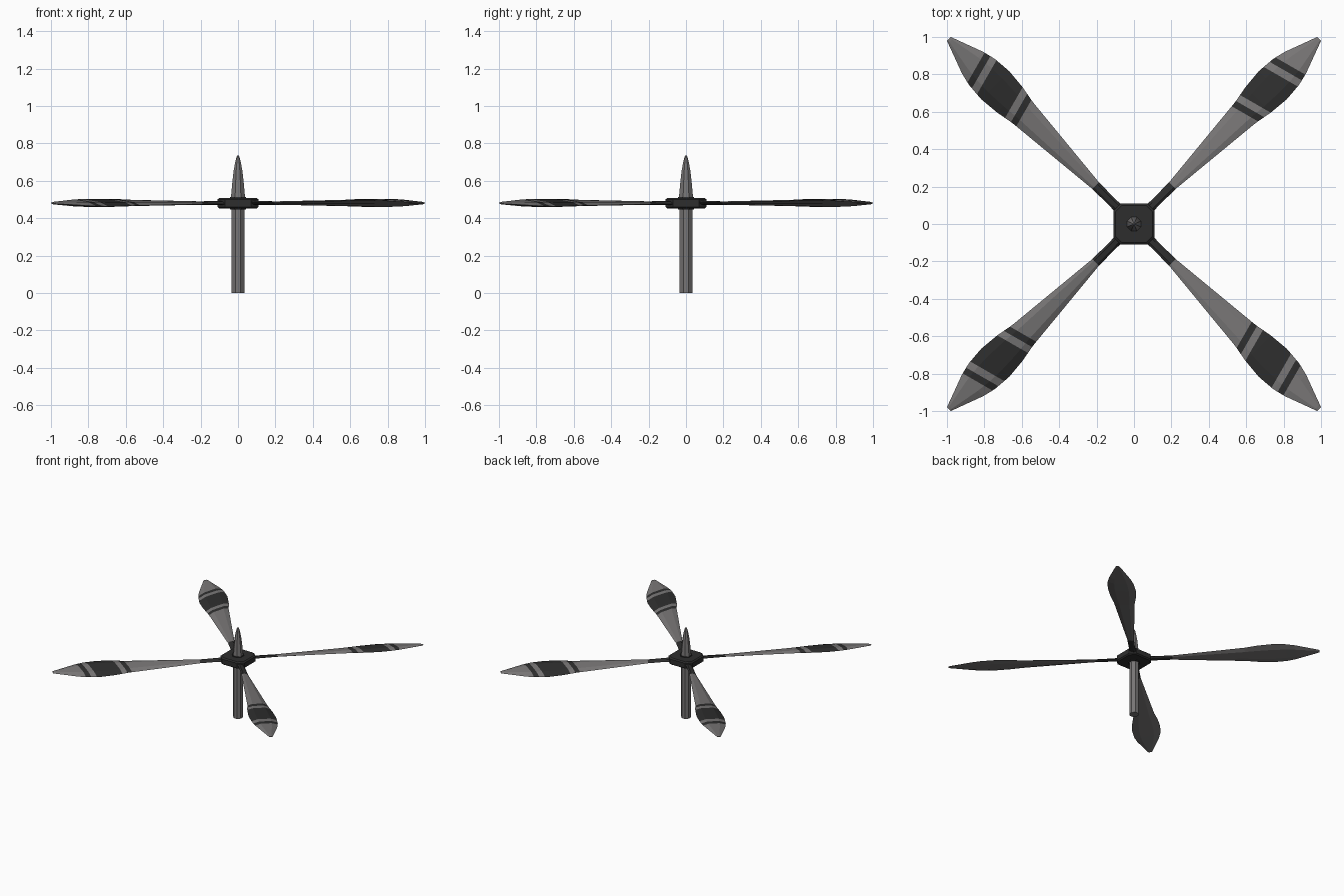
import bpy, bmesh, math
from mathutils import Vector, Matrix

if "Cube" in bpy.data.objects:
    bpy.data.objects.remove(bpy.data.objects["Cube"])


def material(name, rgb):
    m = bpy.data.materials.new(name)
    m.diffuse_color = (*rgb, 1)
    m.use_nodes = True
    m.node_tree.nodes["Principled BSDF"].inputs["Base Color"].default_value = m.diffuse_color
    return m


GREY = material("warm_grey", (0.185, 0.178, 0.178))
DARK = material("near_black", (0.027, 0.027, 0.027))
HUB_Z = 0.48


def add_object(name, bm, mats):
    bmesh.ops.recalc_face_normals(bm, faces=bm.faces[:])
    me = bpy.data.meshes.new(name)
    bm.to_mesh(me)
    bm.free()
    for m in mats:
        me.materials.append(m)
    ob = bpy.data.objects.new(name, me)
    bpy.context.collection.objects.link(ob)
    return ob


def loft(bm, rings):
    """Bridge a list of vertex-position rings and cap both ends."""
    vs = [[bm.verts.new(p) for p in r] for r in rings]
    n = len(vs[0])
    for a, b in zip(vs, vs[1:]):
        for i in range(n):
            j = (i + 1) % n
            bm.faces.new((a[i], a[j], b[j], b[i]))
    bm.faces.new(vs[0][::-1])
    bm.faces.new(vs[-1])


def turned(name, profile, mat, sides=8):
    """Faceted turned part from (radius, z) pairs."""
    bm = bmesh.new()
    ang = [2 * math.pi * (i + 0.5) / sides for i in range(sides)]
    loft(bm, [[(r * math.cos(a), r * math.sin(a), z) for a in ang] for r, z in profile])
    return add_object(name, bm, [mat])


# Shaft and spinner
turned("shaft", [(0.037, 0), (0.037, 0.46)], GREY)
turned("spinner", [(0.042, 0.50), (0.038, 0.54), (0.032, 0.60), (0.025, 0.655),
                   (0.016, 0.70), (0.009, 0.727), (0.003, 0.736)], GREY)
turned("hub_collar", [(0.046, 0.446), (0.046, 0.514)], DARK)

# Hub: square block with clipped corners and a small bevel
bm = bmesh.new()


def clipped(s, c, z):
    return [(s, -c, z), (s, c, z), (c, s, z), (-c, s, z),
            (-s, c, z), (-s, -c, z), (-c, -s, z), (c, -s, z)]


loft(bm, [clipped(0.10, 0.065, 0.452), clipped(0.11, 0.07, 0.46),
          clipped(0.11, 0.07, 0.50), clipped(0.10, 0.065, 0.508)])
add_object("hub", bm, [DARK])

# Blade stations: distance along blade, half width, half thickness
STATIONS = [(0.10, 0.030, 0.012), (0.15, 0.024, 0.010), (0.29, 0.025, 0.008),
            (0.84, 0.078, 0.012), (0.94, 0.096, 0.014), (1.05, 0.106, 0.015),
            (1.15, 0.098, 0.014), (1.22, 0.081, 0.012), (1.385, 0.020, 0.006),
            (1.40, 0.014, 0.003)]
STRIPES = [(0.835, 0.872), (0.912, 1.112), (1.153, 1.19)]
SLANT, PITCH = 0.27, 0.16


def blade(index):
    bm = bmesh.new()
    loft(bm, [[(u, -w, 0), (u, -0.5 * w, -0.75 * t), (u, 0.5 * w, -0.75 * t),
               (u, w, 0), (u, 0.5 * w, t), (u, -0.5 * w, t)] for u, w, t in STATIONS])
    # Cut slanted stripe edges
    for pair in STRIPES:
        for s in pair:
            bmesh.ops.bisect_plane(bm, geom=bm.verts[:] + bm.edges[:] + bm.faces[:],
                                   plane_co=(s, 0, 0), plane_no=Vector((1, SLANT, 0)).normalized())
    bmesh.ops.recalc_face_normals(bm, faces=bm.faces[:])
    # Dark root all round, dark stripes on the upper side only
    for f in bm.faces:
        c = f.calc_center_median()
        s = c.x + SLANT * c.y
        striped = f.normal.z > 0.05 and any(a < s < b for a, b in STRIPES)
        f.material_index = 1 if c.x < 0.29 or striped else 0
    # Pitch the blade, then place it on its diagonal
    for v in bm.verts:
        v.co.z += HUB_Z - PITCH * v.co.y
    bm.transform(Matrix.Rotation(math.radians(45 + 90 * index), 4, 'Z'))
    add_object("blade_%d" % (index + 1), bm, [GREY, DARK])


for k in range(4):
    blade(k)
